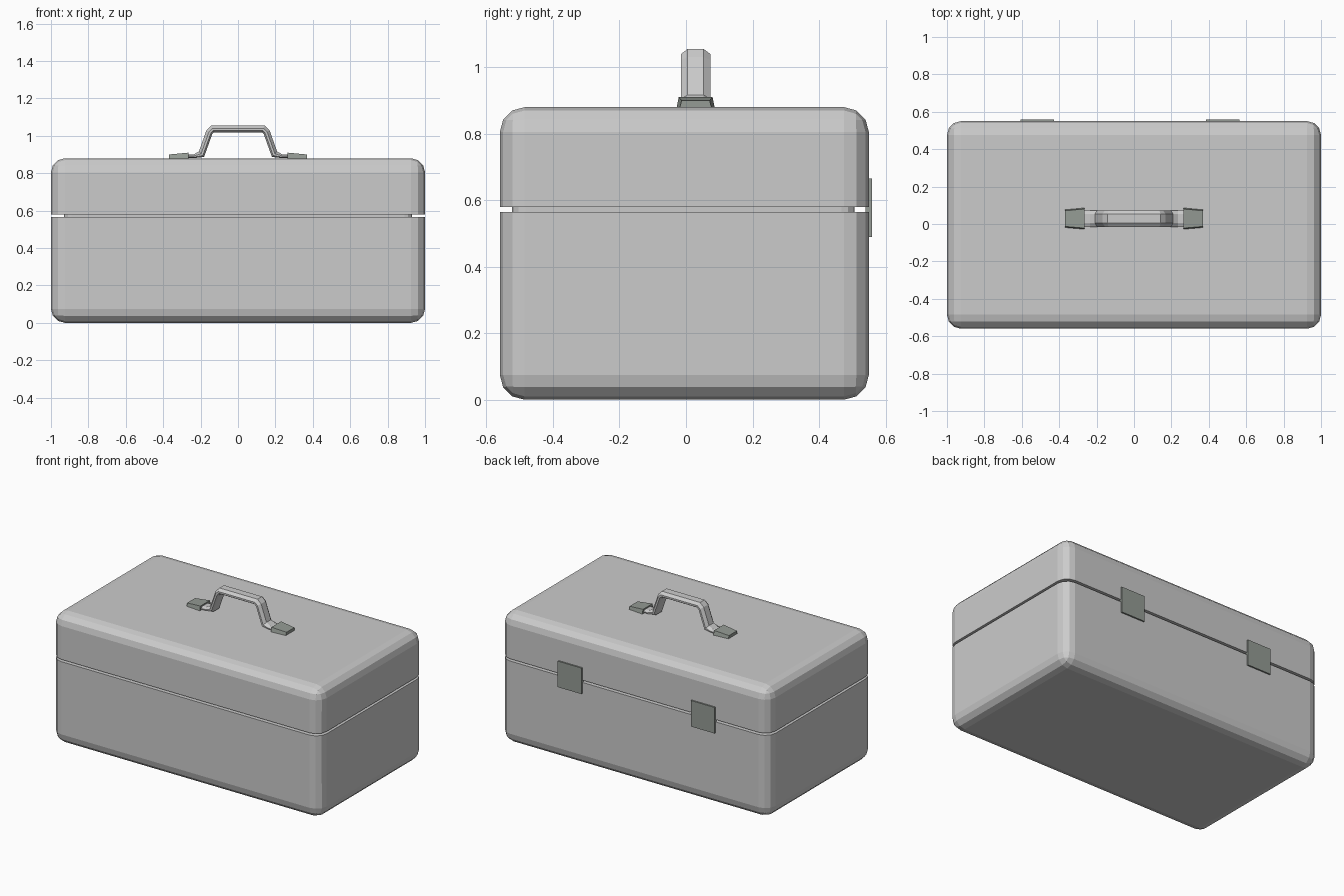
import bpy, bmesh
from mathutils import Vector

if "Cube" in bpy.data.objects:
    bpy.data.objects.remove(bpy.data.objects["Cube"])

dark = bpy.data.materials.new("dark_metal")
dark.diffuse_color = (0.3, 0.33, 0.3, 1)
dark.use_nodes = True
dark.node_tree.nodes["Principled BSDF"].inputs["Base Color"].default_value = dark.diffuse_color


def finish(name, bm, mat=None):
    bmesh.ops.recalc_face_normals(bm, faces=bm.faces)
    me = bpy.data.meshes.new(name)
    bm.to_mesh(me)
    bm.free()
    ob = bpy.data.objects.new(name, me)
    bpy.context.collection.objects.link(ob)
    if mat:
        me.materials.append(mat)
    return ob


def box_bm(lo, hi):
    bm = bmesh.new()
    bmesh.ops.create_cube(bm, size=1)
    lo, hi = Vector(lo), Vector(hi)
    for v in bm.verts:
        v.co = Vector([(lo[i] + hi[i]) / 2 + v.co[i] * (hi[i] - lo[i]) for i in range(3)])
    return bm


def rounded_box(name, lo, hi, flat_z, r=0.075):
    # bevel every edge except those around the flat face at flat_z
    bm = box_bm(lo, hi)
    edges = [e for e in bm.edges
             if not all(abs(v.co.z - flat_z) < 1e-5 for v in e.verts)]
    bmesh.ops.bevel(bm, geom=edges, offset=r, segments=3, profile=0.5, affect='EDGES')
    return finish(name, bm)


# case body and lid, with the recessed seam between them
rounded_box("case_body", (-1, -0.56, 0), (1, 0.55, 0.565), 0.565)
rounded_box("case_lid", (-1, -0.56, 0.58), (1, 0.55, 0.88), 0.58)
seam = box_bm((-0.93, -0.523, 0.55), (0.93, 0.507, 0.6))
bmesh.ops.bevel(seam, geom=[e for e in seam.edges
                            if abs(e.verts[0].co.z - e.verts[1].co.z) > 0.01],
                offset=0.04, segments=3, profile=0.5, affect='EDGES')
finish("seam_core", seam)

# back hinges
for side, x in (("left", -0.517), ("right", 0.475)):
    finish("hinge_" + side, box_bm((x - 0.089, 0.54, 0.49), (x + 0.089, 0.56, 0.665)), dark)

# handle: eight-sided section swept along a mirrored path
CY = 0.029
section = [(-0.024, 0.02), (0.024, 0.02), (0.044, 0.003), (0.044, -0.01),
           (0.03, -0.02), (-0.03, -0.02), (-0.044, -0.01), (-0.044, 0.003)]
half = [(-0.29, 0.891, 0.5), (-0.235, 0.891, 0.5), (-0.195, 0.902, 0.9),
        (-0.153, 1.02, 0.9), (-0.135, 1.037, 0.9)]     # x, z, thickness
path = half + [(-x, z, t) for x, z, t in reversed(half)]
bm = bmesh.new()
rings = []
for i, (x, z, t) in enumerate(path):
    p = Vector((x, z))
    a = (p - Vector(path[i - 1][:2])).normalized() if i else None
    b = (Vector(path[i + 1][:2]) - p).normalized() if i < len(path) - 1 else None
    d = ((a or b) + (b or a)).normalized()
    n = Vector((-d.y, d.x))
    k = t / max(0.6, d.dot(a or b))
    rings.append([bm.verts.new((x + n.x * v * k, CY + u, z + n.y * v * k))
                  for u, v in section])
for r, s in zip(rings, rings[1:]):
    for j in range(8):
        bm.faces.new((r[j], r[(j + 1) % 8], s[(j + 1) % 8], s[j]))
bm.faces.new(rings[0])
bm.faces.new(rings[-1])
finish("handle", bm)

# tapered handle mounts
for side, s in (("left", -1), ("right", 1)):
    bm = box_bm((0.265, -1, 0.87), (0.37, 1, 0.91))
    for v in bm.verts:
        outer = v.co.x > 0.3
        top = v.co.z > 0.9
        w = (0.05 if outer else 0.059) - (0.008 if top else 0)
        v.co.y = CY + (w if v.co.y > 0 else -w)
        if top and outer:
            v.co.z = 0.9
        v.co.x *= s
    finish("handle_mount_" + side, bm, dark)
